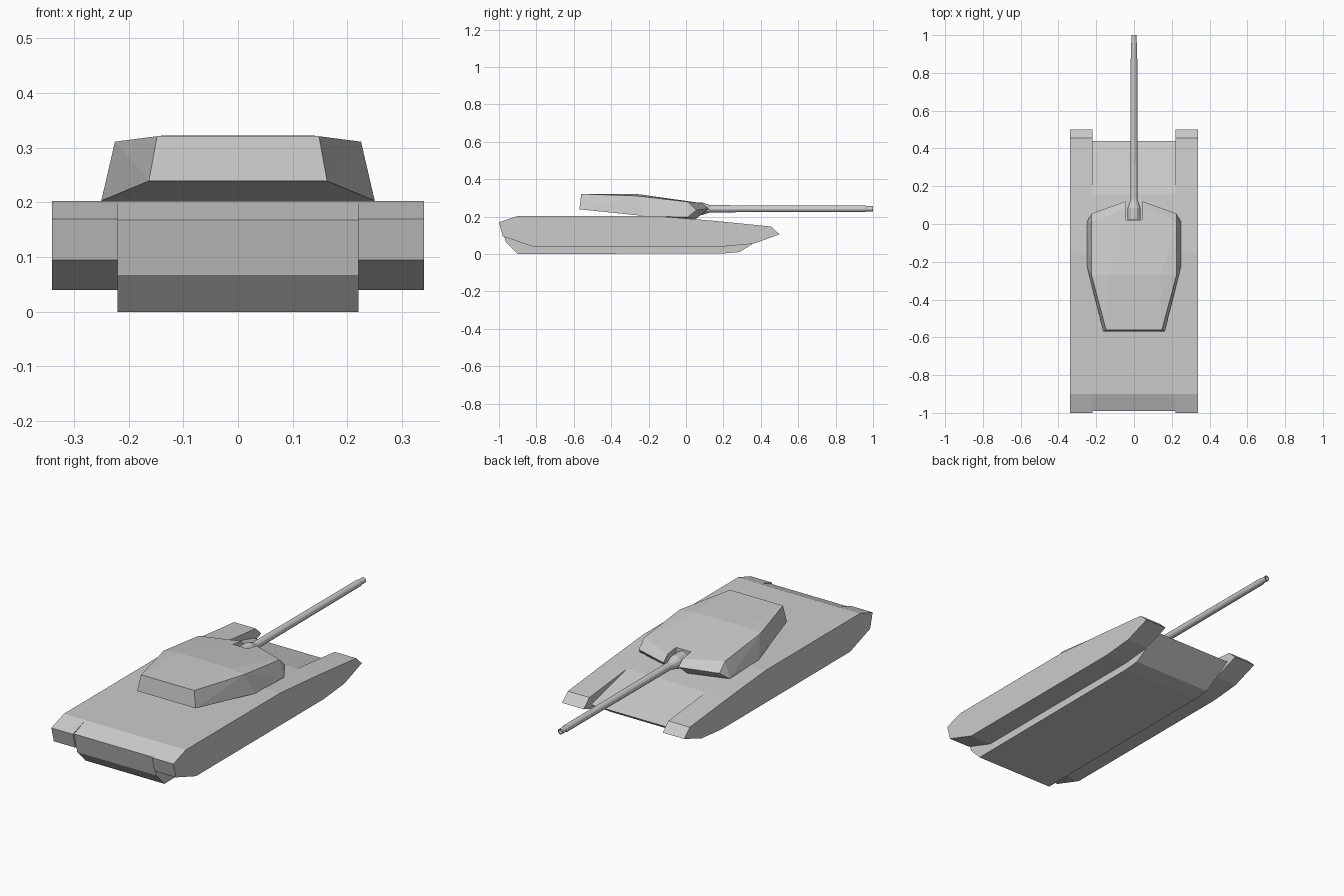
import bpy, bmesh, math

if "Cube" in bpy.data.objects:
    bpy.data.objects.remove(bpy.data.objects["Cube"])


def finish(name, bm):
    bmesh.ops.recalc_face_normals(bm, faces=bm.faces[:])
    mesh = bpy.data.meshes.new(name)
    bm.to_mesh(mesh)
    bm.free()
    obj = bpy.data.objects.new(name, mesh)
    bpy.context.collection.objects.link(obj)
    return obj


def extrude_profile(name, profile, x0, x1):
    """Side profile of (y, z) points swept from x0 to x1."""
    bm = bmesh.new()
    face = bm.faces.new([bm.verts.new((x0, y, z)) for y, z in profile])
    ext = bmesh.ops.extrude_face_region(bm, geom=[face])
    moved = [v for v in ext["geom"] if isinstance(v, bmesh.types.BMVert)]
    bmesh.ops.translate(bm, verts=moved, vec=(x1 - x0, 0, 0))
    return finish(name, bm)


# Central hull with sloped front plate
extrude_profile("hull", [
    (-0.90, 0.0), (-0.965, 0.067), (-0.99, 0.168), (-0.90, 0.203),
    (-0.15, 0.203), (0.155, 0.177), (0.44, 0.105), (0.285, 0.01),
    (0.20, 0.003)], -0.22, 0.22)

# Track housings on both sides
track = [
    (-0.82, 0.04), (-0.98, 0.095), (-1.0, 0.17), (-0.90, 0.203),
    (-0.15, 0.203), (0.155, 0.177), (0.455, 0.147), (0.50, 0.105),
    (0.36, 0.055), (0.20, 0.04)]
for side, label in ((-1, "left"), (1, "right")):
    extrude_profile("track_housing_" + label, track, 0.22 * side, 0.34 * side)

# Faceted turret: hull of mirrored corner points
corners = [
    (0.148, -0.56, 0.321), (0.14, -0.27, 0.322), (0.225, -0.27, 0.311),
    (0.225, 0.01, 0.279), (0.045, 0.085, 0.272),
    (0.163, -0.57, 0.239), (0.25, -0.22, 0.203), (0.25, 0.01, 0.197),
    (0.225, 0.055, 0.235), (0.045, 0.12, 0.242),
    (0.22, -0.01, 0.188), (0.045, 0.05, 0.185)]
bm = bmesh.new()
for x, y, z in corners:
    for s in (-1, 1):
        bm.verts.new((x * s, y, z))
bmesh.ops.convex_hull(bm, input=bm.verts[:])
bmesh.ops.dissolve_limit(bm, angle_limit=math.radians(1),
                         verts=bm.verts[:], edges=bm.edges[:])
turret = finish("turret", bm)

# Gun slot cut into the turret front
cutter = extrude_profile("gun_slot_cutter", [
    (0.02, 0.1), (0.2, 0.1), (0.2, 0.4), (0.02, 0.4)], -0.042, 0.042)
cutter.hide_render = True
cutter.hide_viewport = True
slot = turret.modifiers.new("gun_slot", "BOOLEAN")
slot.operation = "DIFFERENCE"
slot.solver = "EXACT"
slot.object = cutter

# Gun barrel with flared root and hollow muzzle: (y, radius) lathe
SIDES = 12
lathe = [(0.025, 0.034), (0.085, 0.034), (0.13, 0.019), (0.96, 0.017),
         (0.965, 0.014), (1.0, 0.014), (1.0, 0.010), (0.93, 0.010)]
bm = bmesh.new()
rings = []
for y, r in lathe:
    rings.append([bm.verts.new((r * math.cos(2 * math.pi * i / SIDES), y,
                                0.242 + r * math.sin(2 * math.pi * i / SIDES)))
                  for i in range(SIDES)])
for a, b in zip(rings, rings[1:]):
    for i in range(SIDES):
        j = (i + 1) % SIDES
        bm.faces.new((a[i], a[j], b[j], b[i]))
bm.faces.new(rings[0])
bm.faces.new(rings[-1])
finish("gun_barrel", bm)
